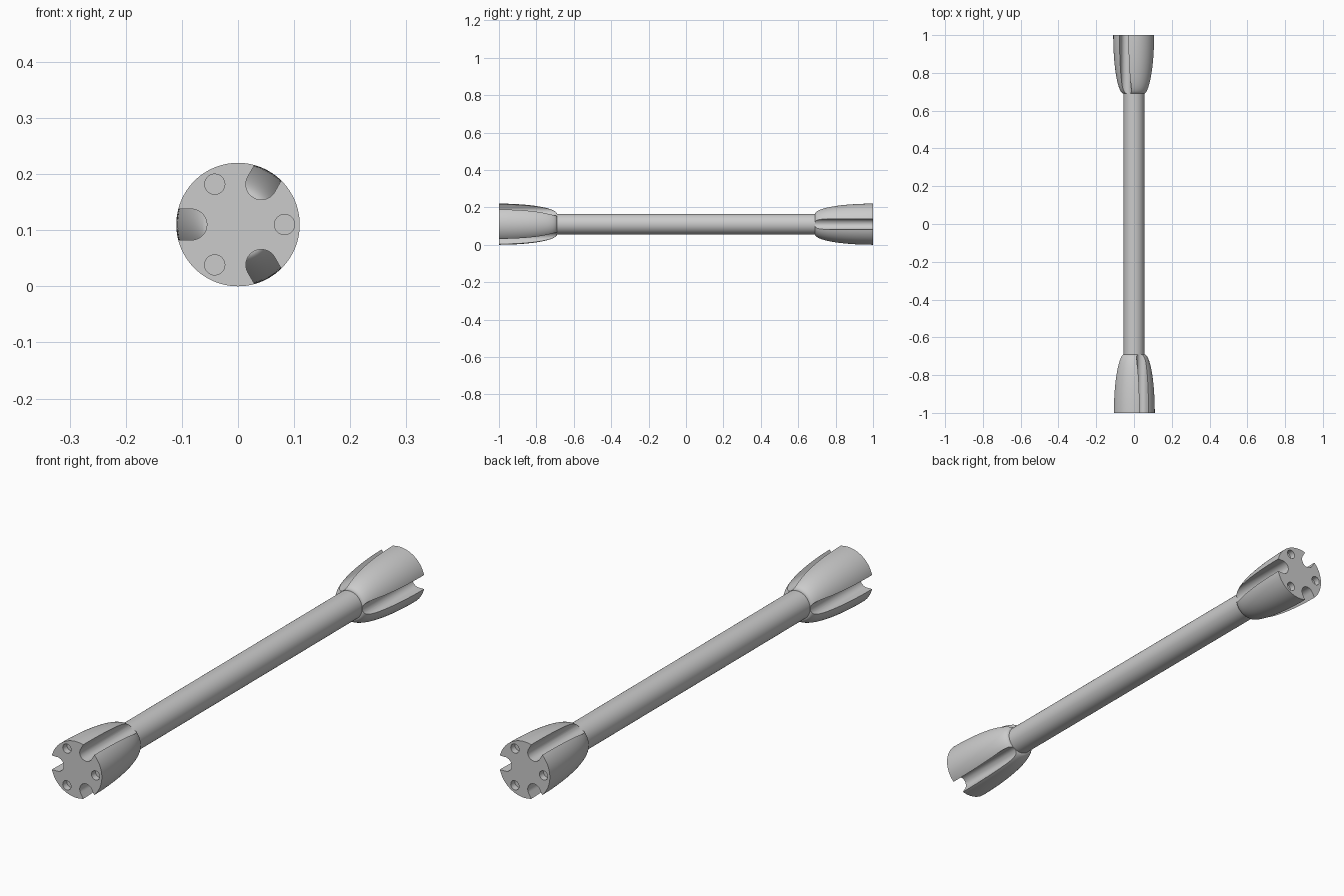
import bpy, bmesh
from math import sin, cos, pi, radians, sqrt
from mathutils import Matrix, Vector

if "Cube" in bpy.data.objects:
    bpy.data.objects.remove(bpy.data.objects["Cube"])

HEAD_R, SHAFT_R = 0.11, 0.055
NECK, END = 0.69, 1.0
RING = 0.083            # radius on which grooves and holes are centred
GROOVE_R, HOLE_R, HOLE_DEPTH = 0.0275, 0.018, 0.025
SEGMENTS = 96

grey = bpy.data.materials.new("grey")
grey.use_nodes = True
grey.diffuse_color = (0.6, 0.6, 0.6, 1)
grey.node_tree.nodes["Principled BSDF"].inputs["Base Color"].default_value = (0.6, 0.6, 0.6, 1)


def add_object(name, bm):
    bmesh.ops.recalc_face_normals(bm, faces=bm.faces)
    mesh = bpy.data.meshes.new(name)
    bm.to_mesh(mesh)
    bm.free()
    mesh.materials.append(grey)
    obj = bpy.data.objects.new(name, mesh)
    bpy.context.collection.objects.link(obj)
    return obj


def activate(obj):
    bpy.ops.object.select_all(action="DESELECT")
    obj.select_set(True)
    bpy.context.view_layer.objects.active = obj


def loft(bm, rings):
    """Skin a list of point rings and cap both ends."""
    loops = [[bm.verts.new(p) for p in ring] for ring in rings]
    n = len(loops[0])
    for a, b in zip(loops, loops[1:]):
        for i in range(n):
            j = (i + 1) % n
            bm.faces.new((a[i], a[j], b[j], b[i]))
    bm.faces.new(loops[0])
    bm.faces.new(loops[-1])


def circle(r, y, n=SEGMENTS, x=0.0):
    return [Vector((x + r * cos(2 * pi * i / n), y, r * sin(2 * pi * i / n))) for i in range(n)]


def prism(bm, outline, y0, y1, angle):
    """Extrude an outline along y, turned about the tool's axis."""
    turn = Matrix.Rotation(-angle, 3, "Y")
    loft(bm, [[turn @ Vector((p.x, y, p.z)) for p in outline] for y in (y0, y1)])


def make_head(name, spin):
    # Bell-shaped solid with an elliptical flank
    bm = bmesh.new()
    steps = 20
    rings = []
    for k in range(steps + 1):
        a = pi / 2 * k / steps
        rings.append(circle(SHAFT_R + (HEAD_R - SHAFT_R) * sin(a),
                            -(END - (END - NECK) * cos(a))))
    loft(bm, rings)
    head = add_object(name, bm)

    # Round-bottomed grooves alternate with shallow round holes
    bm = bmesh.new()
    arc = [radians(90 + 180 * i / 24) for i in range(25)]
    groove = [Vector((RING + GROOVE_R * cos(a), 0, GROOVE_R * sin(a))) for a in arc]
    groove += [Vector((0.15, 0, -GROOVE_R)), Vector((0.15, 0, GROOVE_R))]
    hole = circle(HOLE_R, 0, 32, RING)
    for i in range(3):
        prism(bm, groove, -END - 0.05, -NECK + 0.05, radians(60 + 120 * i))
        prism(bm, hole, -END - 0.05, -END + HOLE_DEPTH, radians(120 * i))
    cutter = add_object(name + "_cutter", bm)
    cutter.hide_render = True

    activate(head)
    mod = head.modifiers.new("grooves_and_holes", "BOOLEAN")
    mod.operation = "DIFFERENCE"
    mod.solver = "EXACT"
    mod.object = cutter
    bpy.ops.object.modifier_apply(modifier=mod.name)
    bpy.data.objects.remove(cutter)

    head.data.transform(Matrix.Translation((0, 0, HEAD_R)) @ Matrix.Rotation(spin, 4, "Z"))
    return head


# Plain round shaft joining the two heads
bm = bmesh.new()
loft(bm, [circle(SHAFT_R, -NECK - 0.01), circle(SHAFT_R, NECK + 0.01)])
shaft = add_object("shaft", bm)
shaft.data.transform(Matrix.Translation((0, 0, HEAD_R)))

parts = [shaft, make_head("front_head", 0), make_head("back_head", pi)]
for part in parts:
    activate(part)
    bpy.ops.object.shade_smooth_by_angle(angle=radians(30))
